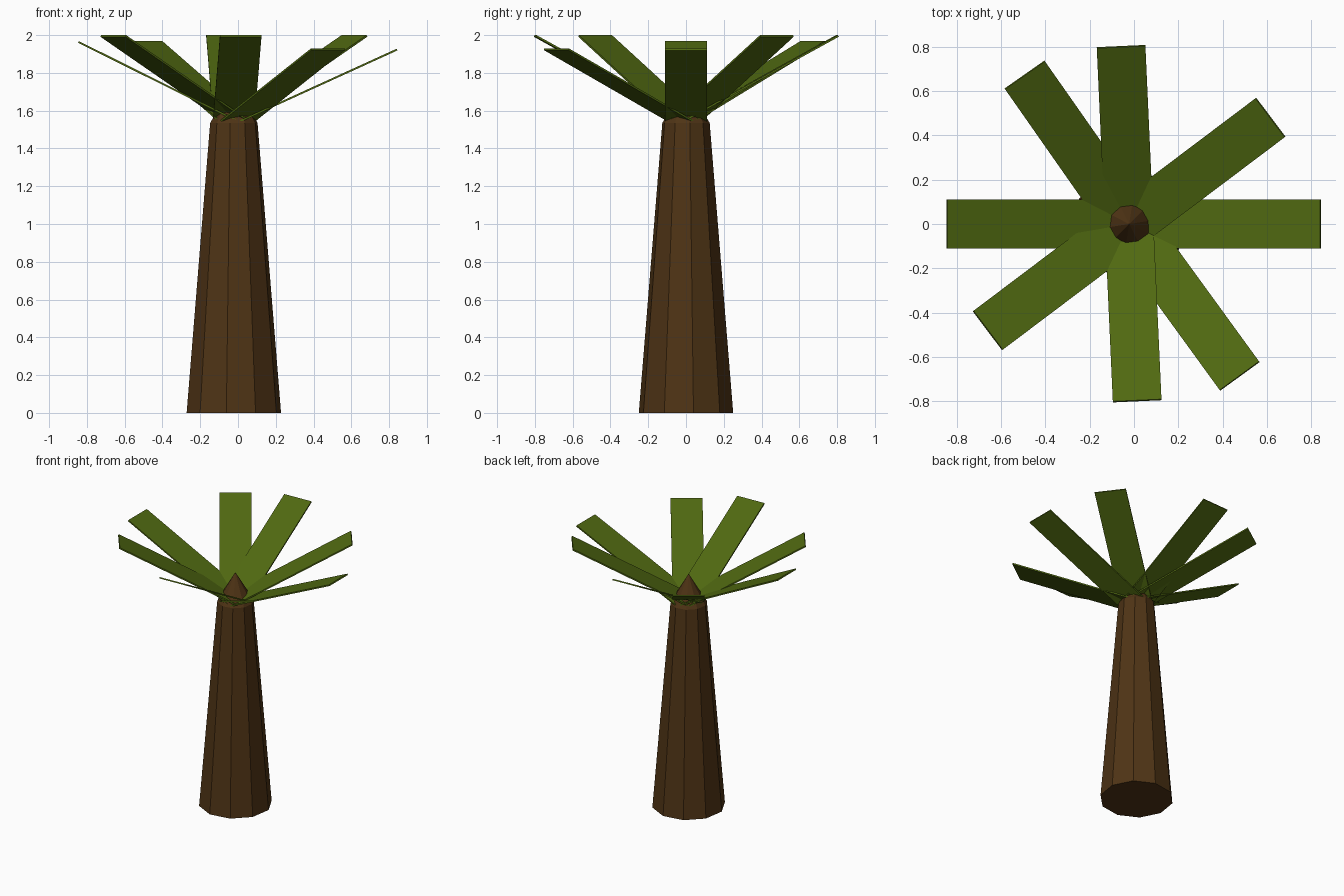
import bpy, bmesh, math
from mathutils import Vector

if "Cube" in bpy.data.objects:
    bpy.data.objects.remove(bpy.data.objects["Cube"])

CX = -0.022  # trunk axis


def material(name, rgb):
    m = bpy.data.materials.new(name)
    m.diffuse_color = (*rgb, 1)
    m.use_nodes = True
    m.node_tree.nodes["Principled BSDF"].inputs["Base Color"].default_value = m.diffuse_color
    return m


BARK = material("brown bark", (0.078, 0.034, 0.0075))
LEAF = material("leaf green", (0.08, 0.14, 0.0055))


def add_object(name, bm, mat):
    bmesh.ops.recalc_face_normals(bm, faces=bm.faces)
    mesh = bpy.data.meshes.new(name)
    bm.to_mesh(mesh)
    bm.free()
    mesh.materials.append(mat)
    ob = bpy.data.objects.new(name, mesh)
    bpy.context.collection.objects.link(ob)


# Trunk: tapered ten-sided column with a pointed top
SIDES = 10
bm = bmesh.new()
rings = []
for r, z in ((0.253, 0.0), (0.127, 1.535)):
    rings.append([bm.verts.new((CX + r * math.cos(a), r * math.sin(a), z))
                  for a in (math.radians(9 + 36 * i) for i in range(SIDES))])
apex = bm.verts.new((CX, 0, 1.75))
bm.faces.new(rings[0])
for i in range(SIDES):
    j = (i + 1) % SIDES
    bm.faces.new((rings[0][i], rings[0][j], rings[1][j], rings[1][i]))
    bm.faces.new((rings[1][i], rings[1][j], apex))
add_object("trunk", bm, BARK)


# Fronds: thin flat planks rising outward from the trunk top
def frond(name, angle, reach, root_z, tip_z, width=0.22, thick=0.01):
    a = math.radians(angle)
    out = Vector((math.cos(a), math.sin(a), 0))
    side = Vector((-out.y, out.x, 0)) * width / 2
    root = Vector((CX, 0, root_z))
    tip = root + out * reach + Vector((0, 0, tip_z - root_z))
    along = (tip - root).normalized()
    up = along.cross(side).normalized() * thick
    if up.z < 0:
        up = -up
    bm = bmesh.new()
    base = [p + s for p, s in ((root - along * 0.03, -side), (tip, -side),
                               (tip, side), (root - along * 0.03, side))]
    low = [bm.verts.new(p - up) for p in base]
    top = [bm.verts.new(p) for p in base]
    bm.faces.new(low)
    bm.faces.new(top)
    for i in range(4):
        j = (i + 1) % 4
        bm.faces.new((low[i], low[j], top[j], top[i]))
    add_object(name, bm, LEAF)


FRONDS = [  # angle, horizontal reach, root height, tip height
    (0, 0.862, 1.535, 1.928), (37, 0.797, 1.56, 2.0),
    (92.6, 0.80, 1.56, 2.0), (125, 0.82, 1.56, 1.97),
    (180, 0.82, 1.56, 1.968), (217, 0.797, 1.56, 2.0),
    (272.6, 0.797, 1.56, 2.0), (306, 0.847, 1.535, 1.93),
]
for n, f in enumerate(FRONDS):
    frond(f"frond_{n + 1}", *f)
